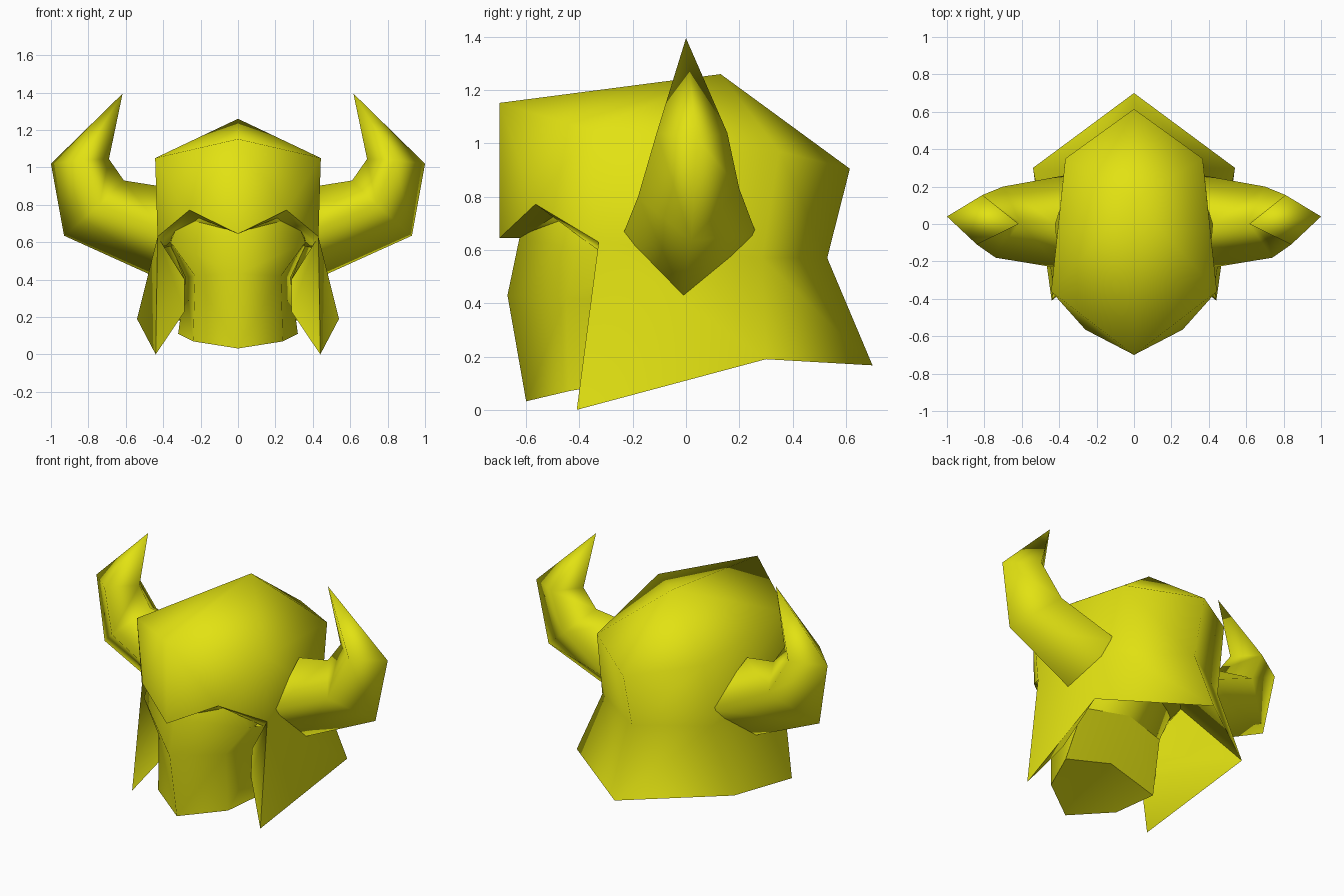
import bpy, bmesh

if "Cube" in bpy.data.objects:
    bpy.data.objects.remove(bpy.data.objects["Cube"])

mat = bpy.data.materials.new("olive_yellow")
mat.diffuse_color = (0.76, 0.76, 0.006, 1)
mat.use_nodes = True
mat.node_tree.nodes["Principled BSDF"].inputs["Base Color"].default_value = mat.diffuse_color


def build(name, pts, groups, side=None):
    """Mirror the half described by named points; edges between groups stay sharp."""
    bm = bmesh.new()
    layer = bm.faces.layers.int.new("group")
    signs = (1, -1) if side is None else (side,)
    for s in signs:
        v = {k: bm.verts.new((s * p[0], p[1], p[2])) for k, p in pts.items()}
        for g, faces in enumerate(groups):
            for names in faces:
                f = bm.faces.new([v[n] for n in names.split()])
                f[layer] = g
                f.smooth = True
    bmesh.ops.remove_doubles(bm, verts=bm.verts, dist=0.0005)
    bmesh.ops.recalc_face_normals(bm, faces=bm.faces)
    for e in bm.edges:
        if len({f[layer] for f in e.link_faces}) > 1:
            e.smooth = False
    bm.faces.layers.int.remove(layer)
    me = bpy.data.meshes.new(name)
    bm.to_mesh(me)
    bm.free()
    me.materials.append(mat)
    ob = bpy.data.objects.new(name, me)
    bpy.context.collection.objects.link(ob)
    return ob


# Helmet shell: crown, forehead, cheek guards, neck flare, thick rim and lining
build("helmet", {
    "ridge": (0, -.70, 1.152), "nose": (0, -.70, .645), "brow": (.26, -.565, .772),
    "temple": (.43, -.328, .63), "corner": (.443, -.36, 1.05), "peak": (0, .13, 1.26),
    "cheek": (.44, -.41, 0), "rear": (.367, .35, .97), "waist": (.375, .285, .57),
    "flare": (.54, .30, .19), "back": (0, .615, .905), "nape": (0, .53, .57),
    "tail": (0, .70, .167),
    "nose_in": (0, -.62, .645), "brow_in": (.21, -.49, .73), "temple_in": (.40, -.29, .57),
    "jaw_a": (.285, -.27, .40), "jaw_b": (.285, -.28, .23),
    "waist_in": (.36, -.02, .60), "nape_in": (0, .36, .60),
}, [
    # outside
    ["ridge corner peak", "corner rear peak", "rear back peak",
     "ridge brow nose", "ridge corner brow", "corner temple brow",
     "corner temple waist rear", "temple cheek flare waist",
     "rear waist nape back", "waist flare tail nape"],
    # rim
    ["nose brow brow_in nose_in", "brow temple temple_in brow_in",
     "temple cheek jaw_b", "temple jaw_b jaw_a", "temple jaw_a temple_in"],
    # side lining
    ["jaw_a temple_in waist_in", "jaw_b jaw_a flare", "cheek jaw_b flare",
     "jaw_a waist_in flare"],
    # back lining
    ["waist_in flare tail nape_in"],
    # inner ceiling
    ["nose_in brow_in temple_in", "nose_in temple_in waist_in", "nose_in waist_in nape_in"],
])

# Head inside the helmet: chin, narrow jaw, wide cheekbones, brow running up inside
build("head", {
    "c0": (0, -.60, .032), "c1": (.24, -.44, .07), "c2": (.32, -.215, .11), "c3": (0, -.20, .19),
    "m0": (0, -.67, .43), "m1": (.23, -.45, .42), "m2": (.28, -.11, .41), "m3": (0, -.04, .43),
    "b0": (0, -.625, .645), "b1": (.36, -.41, .60), "b2": (.37, -.12, .60), "b3": (0, .10, .60),
    "t0": (0, -.58, .80), "t1": (.28, -.42, .80), "t2": (.32, -.10, .80), "t3": (0, .10, .80),
}, [
    ["c0 c1 m1 m0", "c1 c2 m2 m1", "m0 m1 b1 b0", "m1 m2 b2 b1", "m2 m3 b3 b2",
     "b0 b1 t1 t0", "b1 b2 t2 t1", "b2 b3 t3 t2"],
    ["c2 c3 m3 m2"],
    ["c0 c1 c3", "c1 c2 c3"],
    ["t0 t1 t2", "t0 t2 t3"],
])

# Horns: four-sided rings bending upward to a point
horn = {
    "a0": (.42, 0, .90), "a1": (.335, .266, .655), "a2": (.47, -.01, .427), "a3": (.40, -.236, .66),
    "b0": (.61, .01, .93), "b1": (.70, .20, .83), "b2": (.93, .02, .635), "b3": (.74, -.18, .80),
    "c0": (.69, .02, 1.045), "c1": (.81, .155, 1.04), "c2": (1.0, .04, 1.02), "c3": (.84, -.11, 1.04),
    "tip": (.617, 0, 1.395),
}
sides = []
for i in range(4):
    j = (i + 1) % 4
    for lo, hi in ("ab", "bc"):
        sides.append(f"{lo}{i} {lo}{j} {hi}{j} {hi}{i}")
    sides.append(f"c{i} c{j} tip")
for label, s in (("right_horn", 1), ("left_horn", -1)):
    build(label, horn, [sides, ["a0 a1 a2 a3"]], s)
